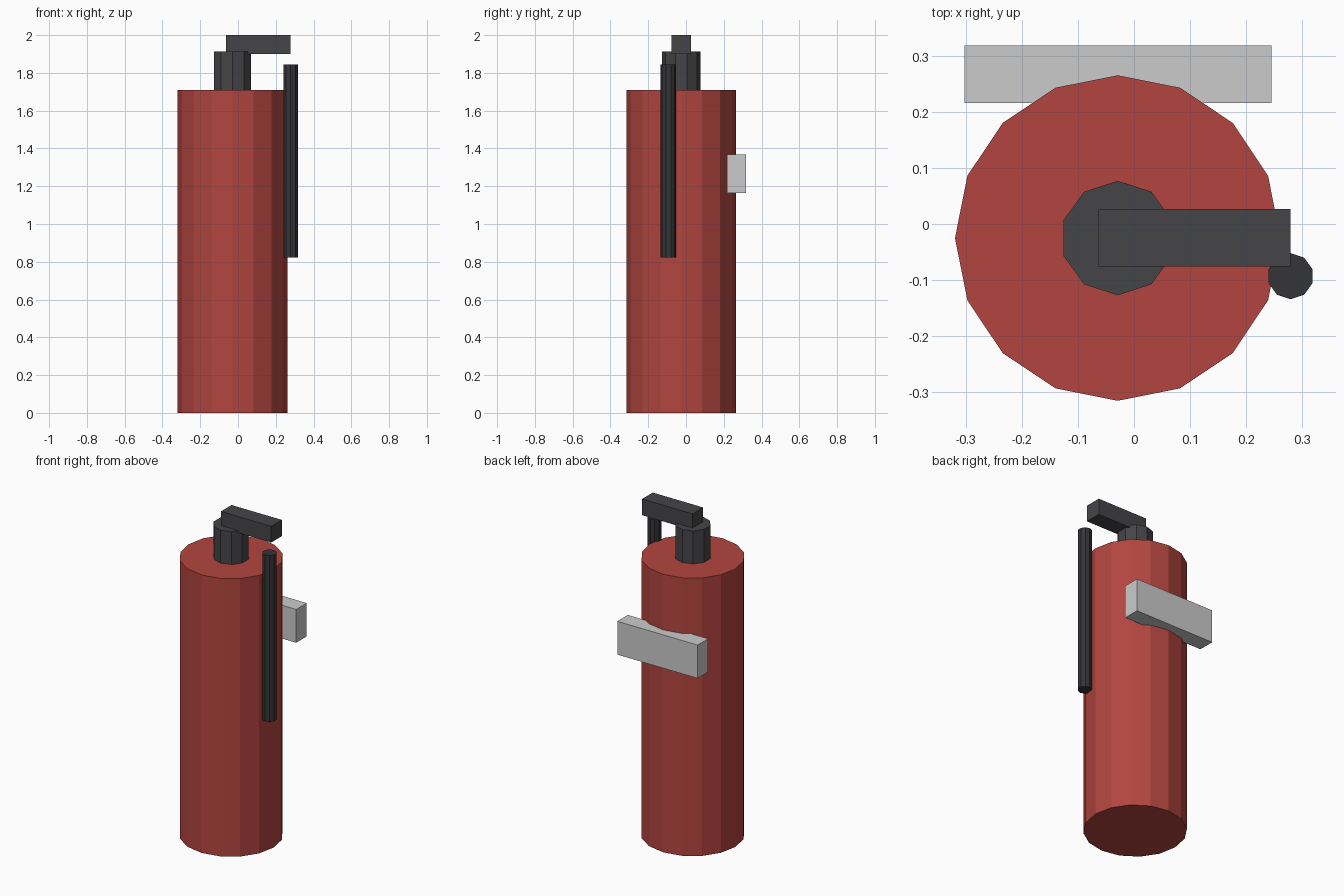
import bpy

if "Cube" in bpy.data.objects:
    bpy.data.objects.remove(bpy.data.objects["Cube"])


def paint(obj, name, color):
    mat = bpy.data.materials.get(name)
    if mat is None:
        mat = bpy.data.materials.new(name)
        mat.diffuse_color = (*color, 1)
        mat.use_nodes = True
        mat.node_tree.nodes["Principled BSDF"].inputs["Base Color"].default_value = mat.diffuse_color
    obj.data.materials.append(mat)


def cylinder(name, sides, radius, x, y, z0, z1):
    bpy.ops.mesh.primitive_cylinder_add(
        vertices=sides, radius=radius, depth=z1 - z0, location=(x, y, (z0 + z1) / 2))
    obj = bpy.context.object
    obj.name = name
    return obj


def box(name, lo, hi):
    bpy.ops.mesh.primitive_cube_add(size=1, location=[(a + b) / 2 for a, b in zip(lo, hi)])
    obj = bpy.context.object
    obj.name = name
    obj.scale = [b - a for a, b in zip(lo, hi)]
    bpy.ops.object.transform_apply(location=False, rotation=False, scale=True)
    return obj


CX, CY = -0.029, -0.025

# Red pressure tank
tank = cylinder("tank", 16, 0.29, CX, CY, 0, 1.71)
paint(tank, "red", (0.45, 0.06, 0.05))

# Valve neck and lever handle
neck = cylinder("valve_neck", 10, 0.102, CX, CY, 1.705, 1.913)
paint(neck, "dark_grey", (0.06, 0.06, 0.065))
handle = box("lever_handle", (-0.063, -0.076, 1.90), (0.279, 0.027, 2.0))
paint(handle, "dark_grey", (0.06, 0.06, 0.065))

# Discharge hose hanging at the side
hose = cylinder("hose", 10, 0.041, 0.279, -0.093, 0.822, 1.845)
paint(hose, "black", (0.035, 0.035, 0.04))

# Wall bracket behind the tank
box("wall_bracket", (-0.302, 0.216, 1.163), (0.245, 0.318, 1.368))
